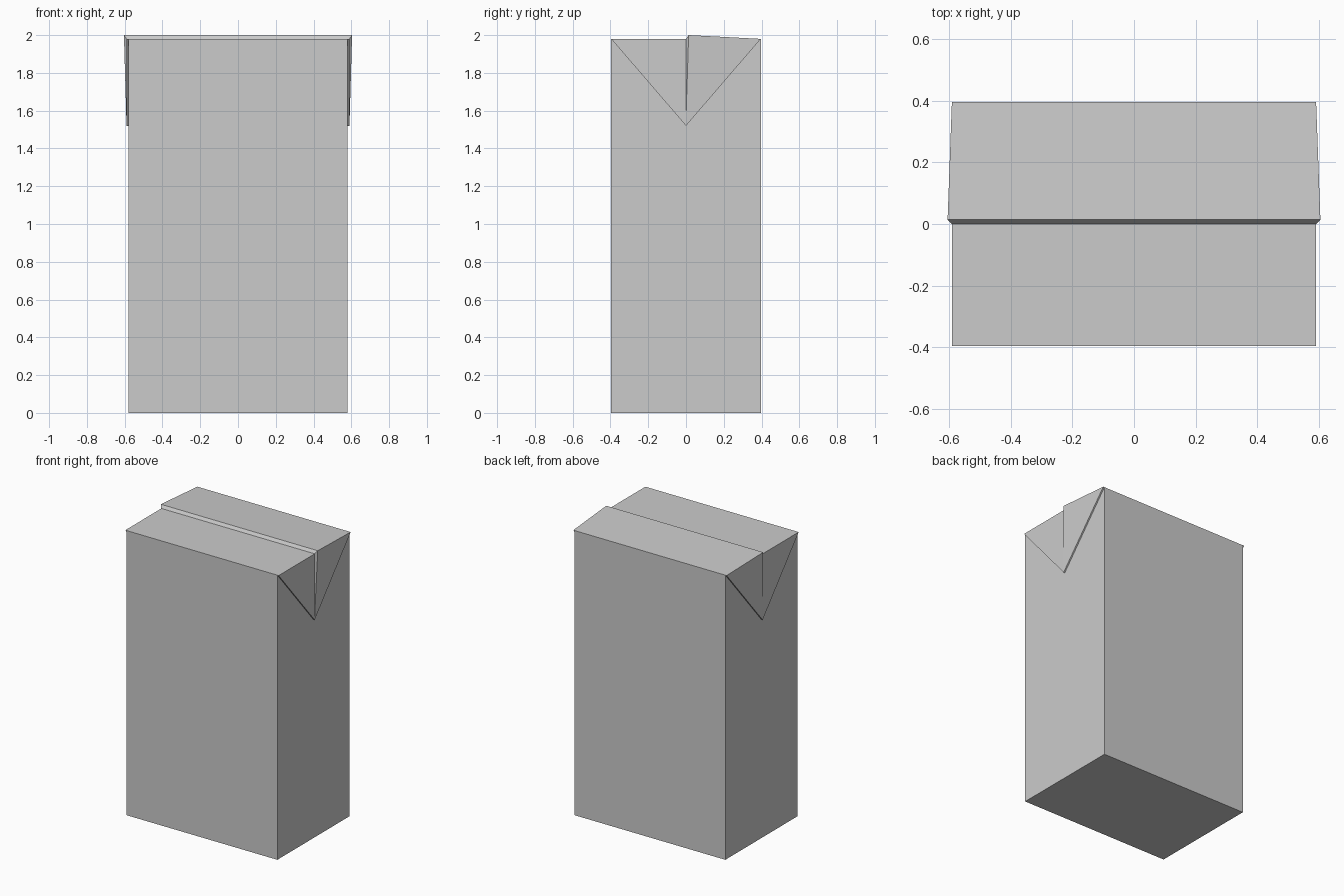
import bpy, bmesh

if "Cube" in bpy.data.objects:
    bpy.data.objects.remove(bpy.data.objects["Cube"])

W, D, H = 0.58, 0.396, 1.98      # half width, half depth, shoulder height
OUT, TIP = 0.59, 1.52            # outer flap face, height of the flap point


def hull(name, points, mirror=False):
    """Flat-faced convex part, optionally mirrored across x = 0."""
    bm = bmesh.new()
    for p in points:
        bm.verts.new(p)
    res = bmesh.ops.convex_hull(bm, input=bm.verts[:])
    junk = {v for v in res["geom_interior"] + res["geom_unused"]
            if isinstance(v, bmesh.types.BMVert)}
    if junk:
        bmesh.ops.delete(bm, geom=list(junk), context='VERTS')
    bmesh.ops.dissolve_limit(bm, angle_limit=0.002, verts=bm.verts[:], edges=bm.edges[:])
    bmesh.ops.recalc_face_normals(bm, faces=bm.faces[:])
    mesh = bpy.data.meshes.new(name)
    bm.to_mesh(mesh)
    bm.free()
    ob = bpy.data.objects.new(name, mesh)
    bpy.context.collection.objects.link(ob)
    if mirror:
        ob.modifiers.new("Mirror", 'MIRROR')
    return ob


# Carton body
bpy.ops.mesh.primitive_cube_add(size=1, location=(0, 0, H / 2))
body = bpy.context.object
body.name = "carton_body"
body.scale = (2 * W, 2 * D, H)

# Front half of the top: thin panel reaching out over the side flaps is flush with the body,
# so only the folded-over rear half needs its own sloping wedge
hull("top_fold", [(s * x, y, z) for s in (-1, 1)
                  for x, y, z in ((OUT, D, H), (0.604, 0.014, 2.0), (OUT, 0, H))])

# Front half of each triangular side flap
hull("flap_front", [(x, y, z) for x in (W, OUT)
                    for y, z in ((-D, H), (0, H), (0, TIP))], mirror=True)

# Rear half of each flap, with the raised fold along its front edge
hull("flap_rear", [(W, D, H), (W, 0, H), (W, 0, TIP),
                   (OUT, D, H), (OUT, 0, H), (0.604, 0.014, 2.0),
                   (0.591, 0, 1.56), (OUT, 0, TIP)], mirror=True)
